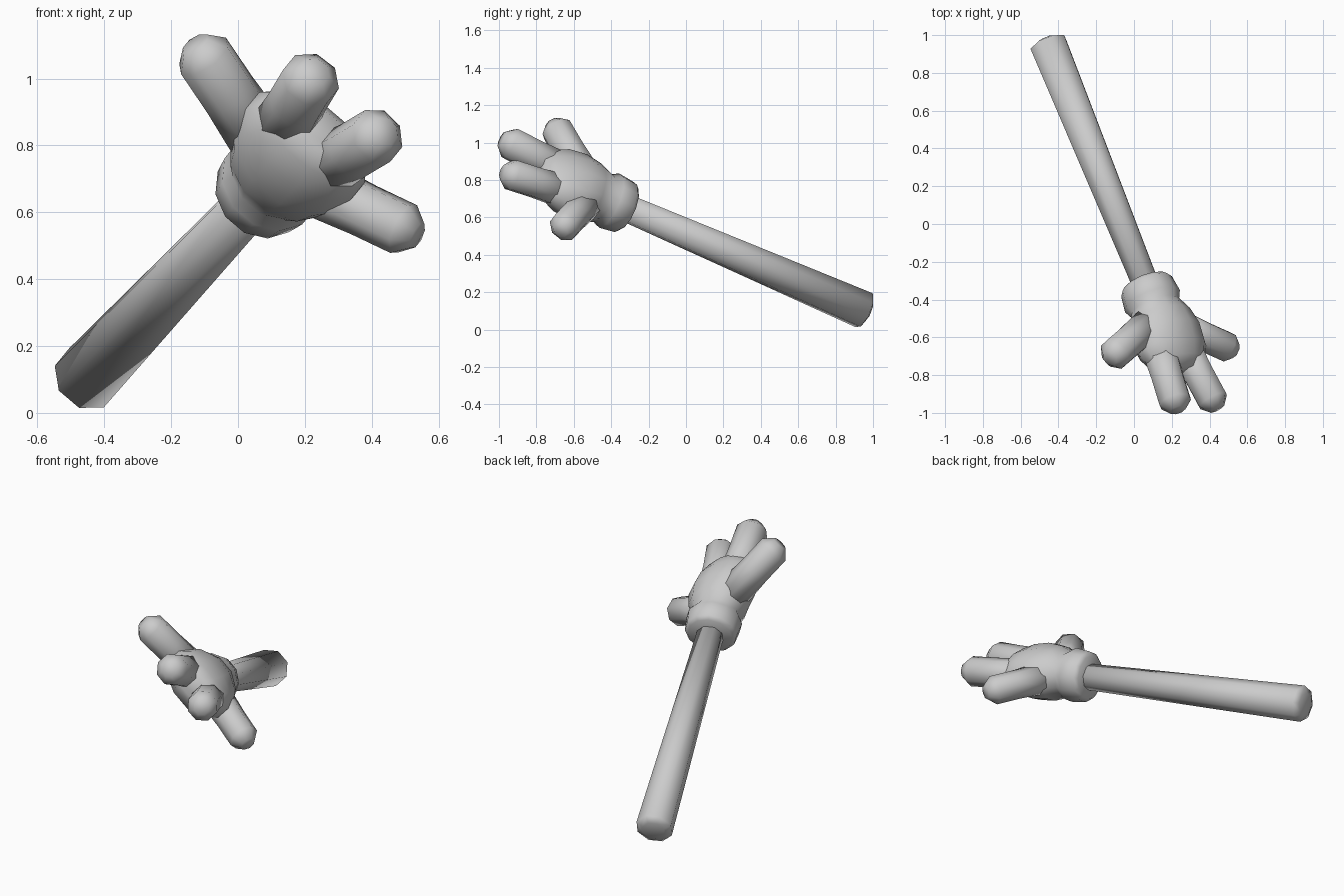
import bpy, bmesh, math
from mathutils import Vector

if "Cube" in bpy.data.objects:
    bpy.data.objects.remove(bpy.data.objects["Cube"])

# Hand frame: wrist point, pointing axis, thumb-to-little-finger axis, back-of-hand axis
ARM_END = Vector((-0.455, 0.955, 0.103))
WRIST = Vector((0.07, -0.34, 0.66))
U = (WRIST - ARM_END).normalized()
W = Vector((0.77, 0, -0.63))
W = (W - U * W.dot(U)).normalized()
N = U.cross(W)

grey = bpy.data.materials.new("light grey")
grey.diffuse_color = (0.6, 0.6, 0.6, 1)
grey.use_nodes = True
grey.node_tree.nodes["Principled BSDF"].inputs["Base Color"].default_value = grey.diffuse_color


def loft(name, start, axis, stations, sides=8):
    """Closed tube along axis; stations are (distance, half width, half thickness)."""
    axis = axis.normalized()
    side = N.cross(axis)
    bm = bmesh.new()
    rings = []
    for dist, hw, hn in stations:
        ring = []
        for i in range(sides):
            a = 2 * math.pi * (i + 0.5) / sides
            ring.append(bm.verts.new(start + axis * dist
                                     + side * hw * math.cos(a) + N * hn * math.sin(a)))
        rings.append(ring)
    for a, b in zip(rings, rings[1:]):
        for i in range(sides):
            j = (i + 1) % sides
            bm.faces.new((a[i], a[j], b[j], b[i]))
    bm.faces.new(rings[0][::-1])
    bm.faces.new(rings[-1])
    bmesh.ops.recalc_face_normals(bm, faces=bm.faces)
    for f in bm.faces:
        f.smooth = True
    mesh = bpy.data.meshes.new(name)
    bm.to_mesh(mesh)
    bm.free()
    mesh.materials.append(grey)
    obj = bpy.data.objects.new(name, mesh)
    bpy.context.collection.objects.link(obj)
    return obj


# Tapered arm
length = (WRIST - ARM_END).length
loft("arm", ARM_END, U, [(-0.015, 0.065, 0.065), (0.005, 0.104, 0.104),
                         (length + 0.05, 0.074, 0.074)])

# Glove cuff and palm in one flowing body
loft("glove_palm", WRIST, U, [
    (-0.03, 0.125, 0.125), (-0.01, 0.145, 0.145), (0.08, 0.158, 0.155),
    (0.12, 0.14, 0.135), (0.19, 0.185, 0.155), (0.28, 0.215, 0.16),
    (0.38, 0.215, 0.14), (0.46, 0.18, 0.105), (0.51, 0.12, 0.06)], sides=12)

# Fingers: base and tip given as (along hand, across hand), plus radius
fingers = {
    "thumb": ((0.22, -0.09), (0.415, -0.45), 0.088),
    "index_finger": ((0.34, -0.085), (0.745, -0.13), 0.089),
    "middle_finger": ((0.34, 0.085), (0.745, 0.145), 0.086),
    "little_finger": ((0.22, 0.09), (0.40, 0.43), 0.083),
}
for name, (base, tip, r) in fingers.items():
    p = WRIST + U * base[0] + W * base[1]
    q = WRIST + U * tip[0] + W * tip[1]
    n = (q - p).length
    loft(name, p, q - p, [(0, r * 1.1, r * 1.1), (n * 0.5, r, r),
                          (n - 0.05, r, r), (n, r * 0.5, r * 0.5)])
